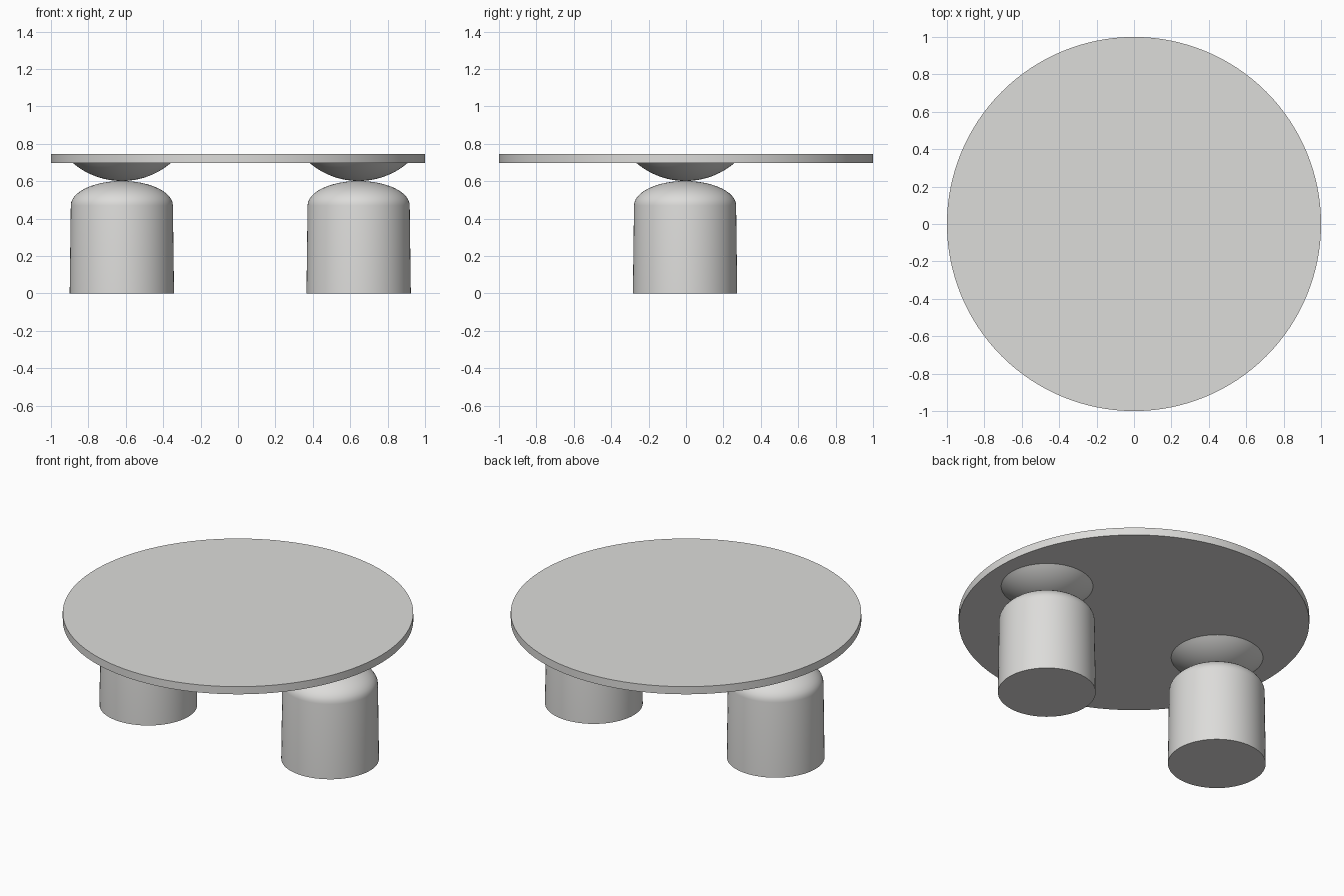
import bpy, bmesh, math

if "Cube" in bpy.data.objects:
    bpy.data.objects.remove(bpy.data.objects["Cube"])

grey = bpy.data.materials.new("light warm grey")
grey.diffuse_color = (0.72, 0.715, 0.70, 1)
grey.use_nodes = True
grey.node_tree.nodes["Principled BSDF"].inputs["Base Color"].default_value = grey.diffuse_color


def lathe(name, profile, cx, cy, sides):
    """Revolve (radius, z) points around a vertical axis; radius 0 ends in a pole."""
    bm = bmesh.new()
    rings = []
    for r, z in profile:
        if r < 1e-5:
            rings.append([bm.verts.new((0, 0, z))] * sides)
        else:
            rings.append([bm.verts.new((r * math.cos(2 * math.pi * i / sides),
                                        r * math.sin(2 * math.pi * i / sides), z))
                          for i in range(sides)])
    for a, b in zip(rings, rings[1:]):
        for i in range(sides):
            j = (i + 1) % sides
            bm.faces.new(list(dict.fromkeys((a[i], a[j], b[j], b[i]))))
    bmesh.ops.recalc_face_normals(bm, faces=bm.faces)
    me = bpy.data.meshes.new(name)
    bm.to_mesh(me)
    bm.free()
    me.materials.append(grey)
    ob = bpy.data.objects.new(name, me)
    ob.location = (cx, cy, 0)
    bpy.context.collection.objects.link(ob)
    bpy.ops.object.select_all(action='DESELECT')
    ob.select_set(True)
    bpy.context.view_layer.objects.active = ob
    bpy.ops.object.shade_smooth_by_angle(angle=math.radians(35))
    return ob


# Round table top
lathe("table_top", [(0, 0.697), (1, 0.697), (1, 0.745), (0, 0.745)], 0, 0, 128)

# Leg: slightly tapered drum with an elliptical dome
N = 12
leg = [(0, 0), (0.279, 0)]
leg += [(0.273 * math.cos(t), 0.47 + 0.131 * math.sin(t))
        for t in (math.pi / 2 * i / N for i in range(N + 1))]

# Support bowl: shallow spherical cap resting on the dome
r, h = 0.262, 0.096
R = (r * r + h * h) / (2 * h)
a = math.asin(r / R)
bowl = [(R * math.sin(a * i / N), 0.601 + R * (1 - math.cos(a * i / N))) for i in range(N + 1)]
bowl.append((0, 0.697))

for side, x in (("left", -0.621), ("right", 0.645)):
    lathe(side + "_leg", leg, x, -0.005, 64)
    lathe(side + "_bowl", bowl, x, -0.003, 64)
